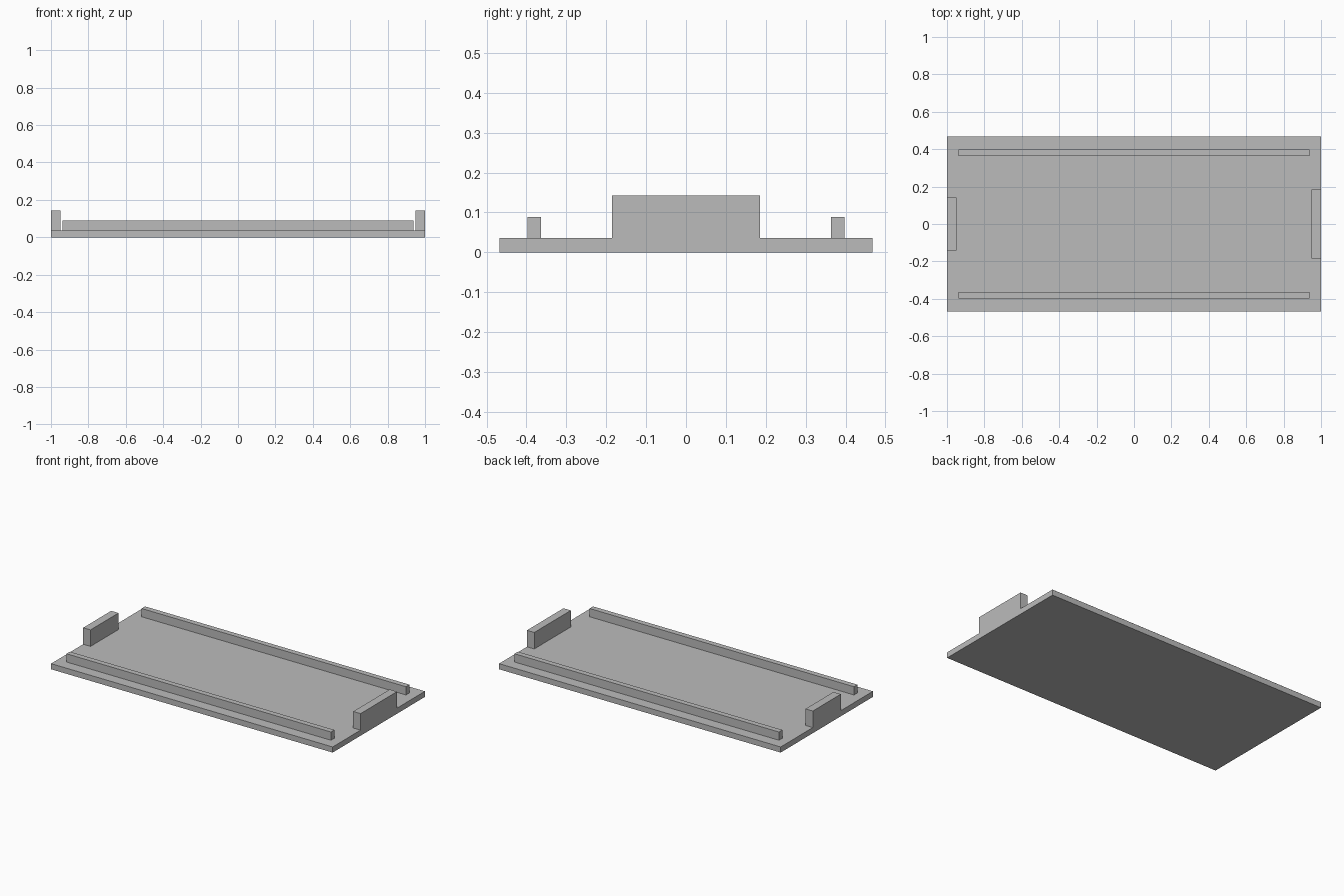
import bpy

cube = bpy.data.objects.get("Cube")
if cube:
    bpy.data.objects.remove(cube, do_unlink=True)

# Single plain grey
grey = bpy.data.materials.new("plain grey")
grey.use_nodes = True
colour = (0.5, 0.5, 0.5, 1)
grey.diffuse_color = colour
grey.node_tree.nodes["Principled BSDF"].inputs["Base Color"].default_value = colour

PLATE_TOP = 0.036


def box(name, x, y, z):
    """Box spanning the given (low, high) ranges."""
    spans = (x, y, z)
    bpy.ops.mesh.primitive_cube_add(size=1, location=[(a + b) / 2 for a, b in spans])
    ob = bpy.context.object
    ob.name = ob.data.name = name
    ob.scale = [b - a for a, b in spans]
    bpy.ops.object.transform_apply(location=False, rotation=False, scale=True)
    ob.data.materials.append(grey)
    return ob


# Flat base
box("base_plate", (-1, 1), (-0.468, 0.468), (0, PLATE_TOP))

# Long rails along the front and back
box("front_rail", (-0.939, 0.939), (-0.398, -0.363), (PLATE_TOP, 0.089))
box("back_rail", (-0.939, 0.939), (0.363, 0.398), (PLATE_TOP, 0.089))

# End stops, wider on the left than on the right
box("left_end_stop", (0.948, 1), (-0.185, 0.185), (PLATE_TOP, 0.142))
box("right_end_stop", (-1, -0.948), (-0.142, 0.142), (PLATE_TOP, 0.142))
